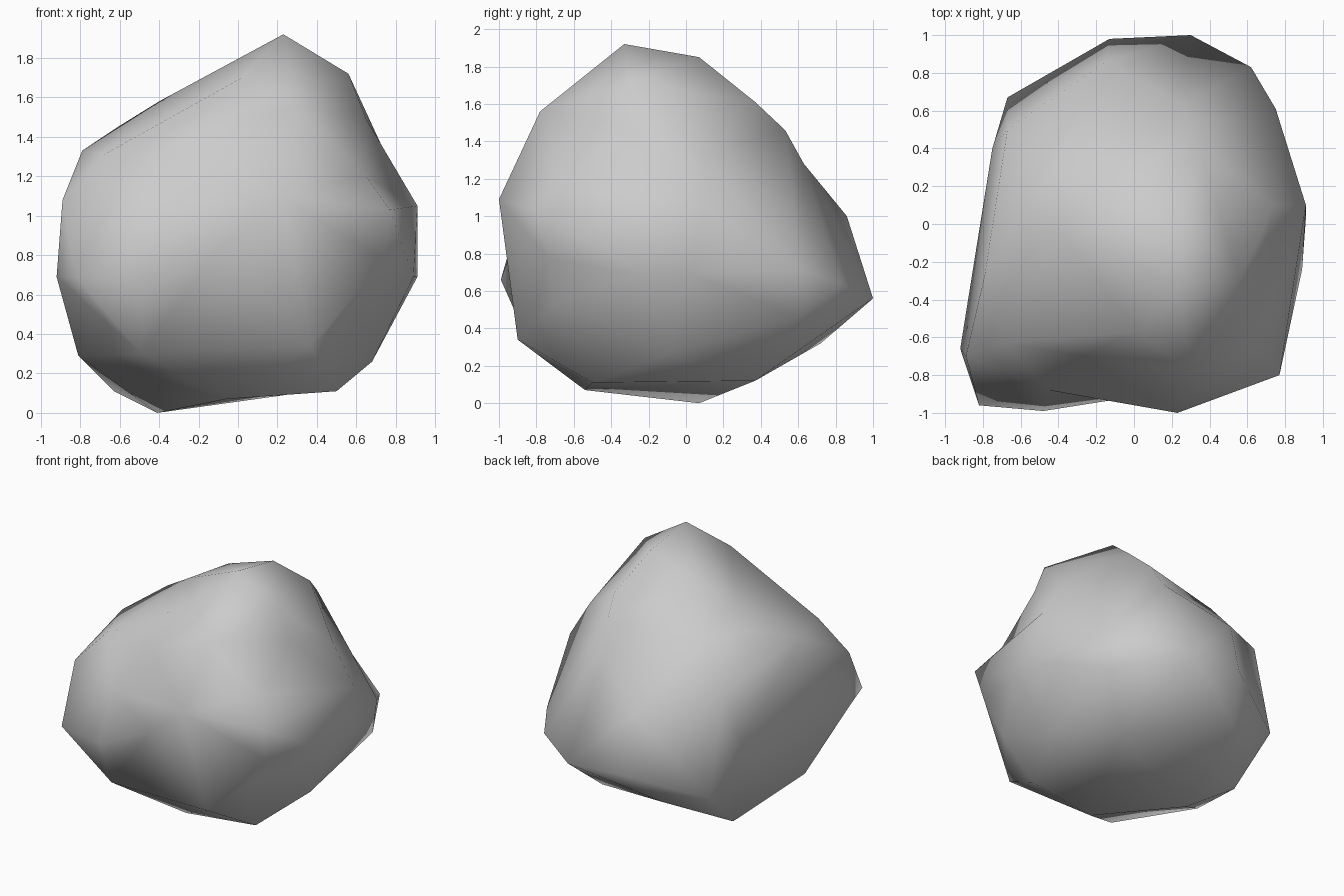
import bpy, bmesh
from mathutils import Vector

# Key corners of the boulder
corners = [
    # crown and upper slopes
    (.23, -.33, 1.92), (.25, .07, 1.85), (.56, -.3, 1.72), (.02, -.57, 1.7),
    (.3, -.78, 1.56), (.65, -.3, 1.49), (.35, .37, 1.61), (.3, .53, 1.46),
    (.25, .63, 1.28), (-.15, .1, 1.71), (-.4, -.03, 1.58),
    (-.4, .35, 1.46), (-.61, .02, 1.45), (-.79, -.27, 1.33), (-.68, -.63, 1.31),
    (-.28, -.7, 1.36),
    # front
    (.65, -.65, 1.2), (.77, -.8, 1.03), (.23, -1, 1.09), (.74, -.73, .77),
    (.6, -.7, .53), (-.89, -.7, 1.08), (-.92, -.66, .69), (-.82, -.96, .69),
    (-.48, -.99, .66), (-.1, -.93, .83), (.37, -.9, .34), (-.45, -.88, 1.05),
    (-.49, -.83, .3),
    # right side
    (.74, .1, 1.33), (.91, .1, 1.05), (.91, .03, .69), (.89, -.24, .69),
    (.75, .61, .72), (.68, -.1, .26), (.72, .6, .46),
    # back
    (.62, .83, .64), (.3, 1, .56), (-.13, .98, .58), (-.15, .86, 1.0),
    (-.67, .5, 1.17), (-.67, .67, .42), (-.3, .72, .32), (-.75, .4, .8),
    # underside
    (-.81, -.28, .29), (-.63, .33, .11), (-.41, .07, 0), (-.06, -.54, .07),
    (.5, -.5, .11), (.45, .37, .12),
]
center = Vector((0, 0, .9))

# Skin a rounded copy of the corners, then restore the true positions (keeps hollows)
bm = bmesh.new()
target = {}
for c in corners:
    d = Vector(c) - center
    v = bm.verts.new(d.normalized() * d.length ** .12)
    target[v] = Vector(c)
bmesh.ops.convex_hull(bm, input=list(bm.verts))
for v in list(bm.verts):
    if v.link_faces:
        v.co = target[v]
    else:
        bm.verts.remove(v)
bmesh.ops.recalc_face_normals(bm, faces=list(bm.faces))
for f in bm.faces:
    f.smooth = True

mesh = bpy.data.meshes.new("boulder")
bm.to_mesh(mesh)
bm.free()
boulder = bpy.data.objects.new("boulder", mesh)
bpy.context.collection.objects.link(boulder)
